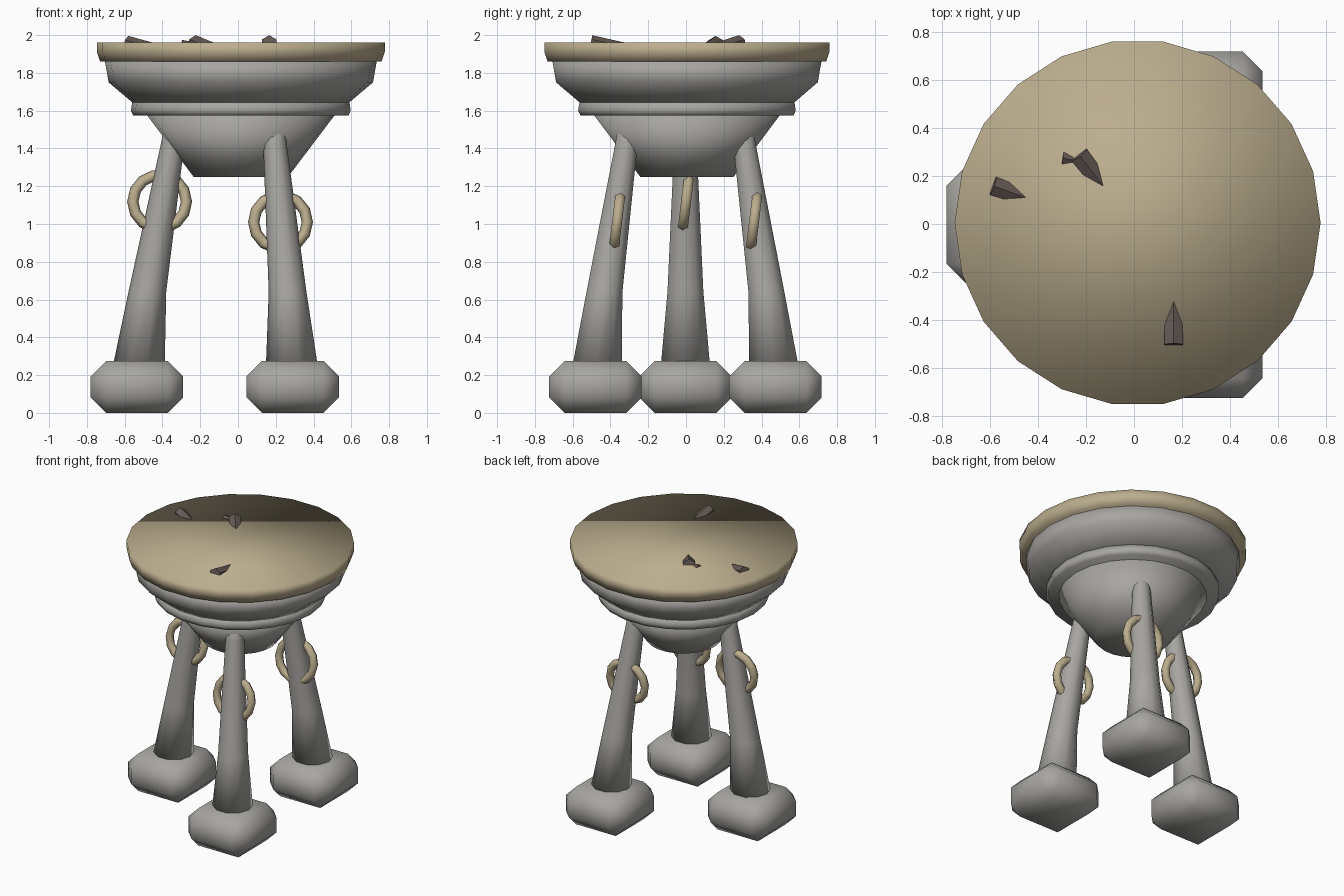
import bpy, bmesh, math
from mathutils import Vector, Matrix

cube = bpy.data.objects.get("Cube")
if cube:
    bpy.data.objects.remove(cube, do_unlink=True)


def material(name, rgb):
    m = bpy.data.materials.new(name)
    m.use_nodes = True
    m.diffuse_color = (*rgb, 1)
    m.node_tree.nodes["Principled BSDF"].inputs["Base Color"].default_value = (*rgb, 1)
    return m


STONE = material("grey stone", (0.39, 0.38, 0.36))
TAN = material("tan metal", (0.50, 0.42, 0.27))
COAL = material("dark charcoal", (0.13, 0.10, 0.09))
CENTRE = Vector((0.015, 0.005, 0))


def finish(name, bm, mat, smooth=True):
    bmesh.ops.recalc_face_normals(bm, faces=bm.faces)
    for f in bm.faces:
        f.smooth = smooth
    me = bpy.data.meshes.new(name)
    bm.to_mesh(me)
    bm.free()
    me.materials.append(mat)
    ob = bpy.data.objects.new(name, me)
    bpy.context.collection.objects.link(ob)
    return ob


def loft(name, rings, sides, mat, smooth=True):
    """Skin capped circles given as (centre, radius)."""
    bm = bmesh.new()
    loops = []
    for c, r in rings:
        loops.append([bm.verts.new(Vector(c) + Vector((r * math.cos(a), r * math.sin(a), 0)))
                      for a in (math.tau * i / sides for i in range(sides))])
    for lo, hi in zip(loops, loops[1:]):
        for i in range(sides):
            j = (i + 1) % sides
            bm.faces.new((lo[i], lo[j], hi[j], hi[i]))
    bm.faces.new(loops[0][::-1])
    bm.faces.new(loops[-1])
    return finish(name, bm, mat, smooth)


def turned(name, profile, mat):
    return loft(name, [(CENTRE + Vector((0, 0, z)), r) for r, z in profile], 22, mat)


# Bowl, stacked from turned sections
turned("bowl_cone", [(0.25, 1.25), (0.50, 1.58)], STONE)
turned("bowl_band", [(0.57, 1.575), (0.582, 1.60), (0.575, 1.645)], STONE)
turned("bowl_body", [(0.57, 1.64), (0.70, 1.75), (0.72, 1.865)], STONE)
turned("bowl_rim", [(0.745, 1.86), (0.762, 1.91), (0.762, 1.96)], TAN)


def foot(name, centre):
    bm = bmesh.new()
    bmesh.ops.create_cube(bm, size=1)
    bmesh.ops.scale(bm, vec=(0.49, 0.49, 0.275), verts=bm.verts)
    bmesh.ops.bevel(bm, geom=bm.edges[:], offset=0.082, segments=1, affect='EDGES')
    bmesh.ops.translate(bm, vec=centre + Vector((0, 0, 0.1375)), verts=bm.verts)
    finish(name, bm, STONE)


def ring(name, centre, major=0.142, minor=0.03, n=14, m=6):
    """Upright ring leaning slightly backwards."""
    bm = bmesh.new()
    grid = []
    for i in range(n):
        a = math.tau * i / n
        row = []
        for k in range(m):
            b = math.tau * k / m
            r = major + minor * math.cos(b)
            row.append(bm.verts.new((r * math.cos(a), minor * math.sin(b), r * math.sin(a))))
        grid.append(row)
    for i in range(n):
        for k in range(m):
            p, q = grid[i], grid[(i + 1) % n]
            bm.faces.new((p[k], q[k], q[(k + 1) % m], p[(k + 1) % m]))
    bm.transform(Matrix.Translation(centre) @ Matrix.Rotation(-0.12, 4, 'X'))
    finish(name, bm, TAN)


# Three bent legs with padded feet and a ring each
for side, angle, ring_at in (("right", 180, (-0.415, 0, 1.118)),
                             ("front_left", -60, (0.225, -0.365, 1.01)),
                             ("back_left", 60, (0.225, 0.36, 1.01))):
    out = Vector((math.cos(math.radians(angle)), math.sin(math.radians(angle)), 0))
    base = Vector((0.015, -0.003, 0))
    path = [(0.54, 0.25, 0.137), (0.495, 0.64, 0.1), (0.36, 1.43, 0.062), (0.34, 1.56, 0.058)]
    loft(side + "_leg", [(base + out * d + Vector((0, 0, z)), r) for d, z, r in path], 10, STONE)
    foot(side + "_foot", base + out * 0.55)
    ring(side + "_ring", Vector(ring_at))


# Charcoal lumps sticking out of the bowl
def coal(name, high, low, radius):
    high, low = Vector(high), Vector(low)
    bm = bmesh.new()
    bmesh.ops.create_cone(bm, cap_ends=True, segments=6, radius1=radius * 0.9,
                          radius2=radius, depth=(high - low).length)
    turn = (high - low).to_track_quat('Z', 'Y').to_matrix().to_4x4()
    bm.transform(Matrix.Translation((high + low) / 2) @ turn)
    finish(name, bm, COAL, False)


coal("coal_outer", (-0.59, 0.16, 1.952), (-0.45, 0.11, 1.918), 0.045)
coal("coal_small", (-0.30, 0.275, 1.94), (-0.21, 0.26, 1.925), 0.035)
coal("coal_middle", (-0.23, 0.29, 1.955), (-0.13, 0.16, 1.918), 0.046)
coal("coal_front", (0.165, -0.505, 1.955), (0.165, -0.32, 1.918), 0.045)
